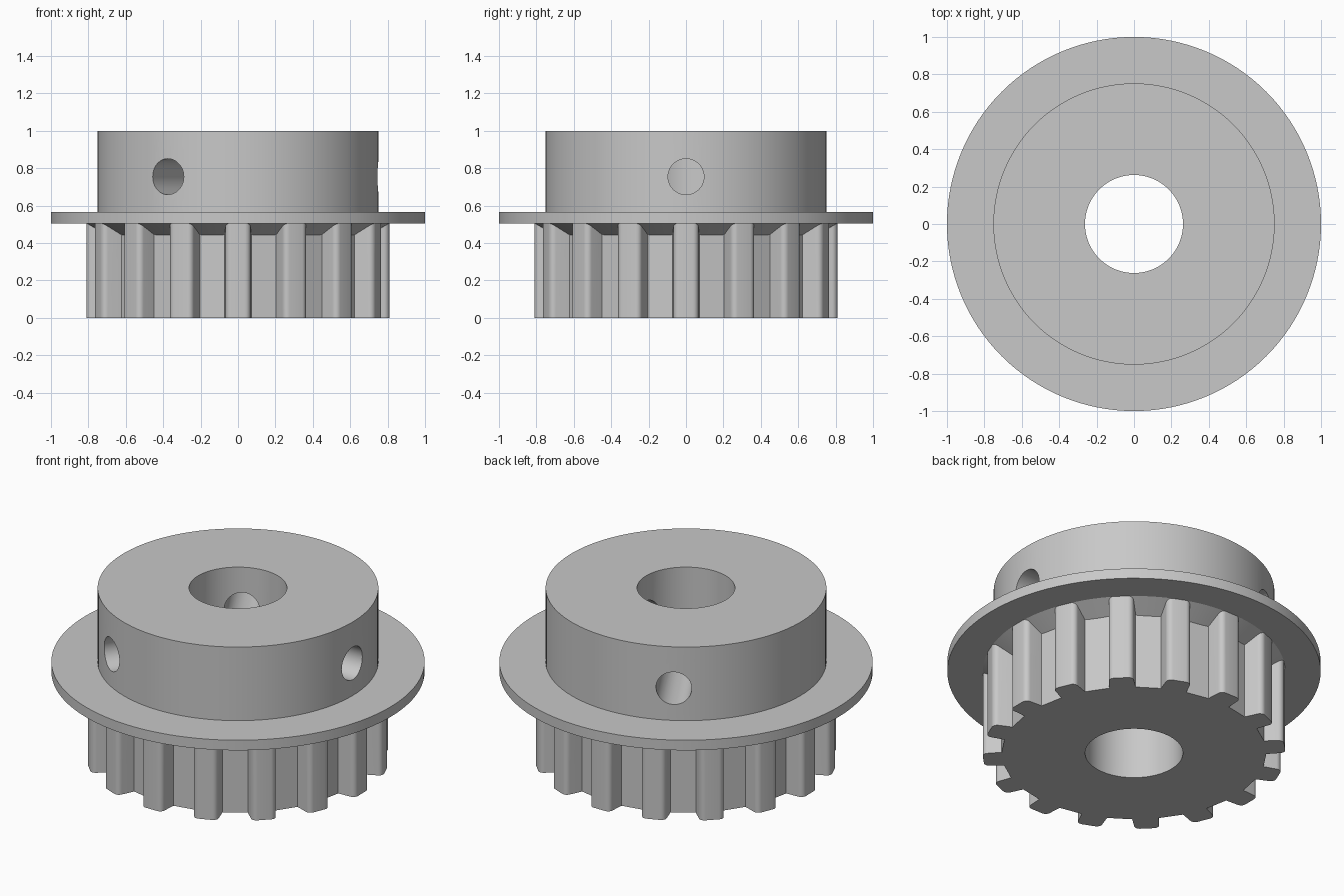
import bpy, bmesh, math
from mathutils import Matrix, Vector

TEETH, SEG = 16, 128
cube = bpy.data.objects.get("Cube")
if cube:
    bpy.data.objects.remove(cube, do_unlink=True)

# One grey metal
metal = bpy.data.materials.new("grey_metal")
metal.use_nodes = True
metal.diffuse_color = (0.58, 0.58, 0.58, 1)
metal.node_tree.nodes["Principled BSDF"].inputs["Base Color"].default_value = (0.58, 0.58, 0.58, 1)


def make_object(name, bm):
    bmesh.ops.recalc_face_normals(bm, faces=bm.faces)
    mesh = bpy.data.meshes.new(name)
    bm.to_mesh(mesh)
    bm.free()
    mesh.materials.append(metal)
    obj = bpy.data.objects.new(name, mesh)
    bpy.context.collection.objects.link(obj)
    return obj


def lathe(name, profile):
    """Solid of revolution; the profile starts and ends on the axis."""
    bm = bmesh.new()
    verts = [bm.verts.new((r, 0, z)) for r, z in profile]
    edges = [bm.edges.new(pair) for pair in zip(verts, verts[1:])]
    bmesh.ops.spin(bm, geom=verts + edges, cent=(0, 0, 0), axis=(0, 0, 1),
                   angle=math.tau, steps=SEG, use_merge=True)
    bmesh.ops.remove_doubles(bm, verts=bm.verts, dist=1e-5)
    return make_object(name, bm)


def toothed_rim(name, height):
    """Prism with flat-bottomed grooves and round-shouldered teeth."""
    tip, half, fillet = 0.81, 0.067, 0.03
    shoulder = []
    for i in range(7):
        a = math.radians(15 * i)
        shoulder.append((tip - fillet + fillet * math.sin(a),
                         half - fillet + fillet * math.cos(a)))
    side = [(0.705, 0.071)] + shoulder
    tooth = [(r, -t) for r, t in side] + [(r, t) for r, t in reversed(side)]
    bm = bmesh.new()
    verts = []
    for k in range(TEETH):
        turn = Matrix.Rotation(math.tau * k / TEETH, 3, 'Z')
        verts += [bm.verts.new(turn @ Vector((r, t, 0))) for r, t in tooth]
    base = bm.faces.new(verts)
    top = bmesh.ops.extrude_face_region(bm, geom=[base])["geom"]
    bmesh.ops.translate(bm, vec=(0, 0, height),
                        verts=[v for v in top if isinstance(v, bmesh.types.BMVert)])
    return make_object(name, bm)


def cylinder(name, radius, depth, matrix, segments):
    bm = bmesh.new()
    bmesh.ops.create_cone(bm, cap_ends=True, segments=segments, radius1=radius,
                          radius2=radius, depth=depth, matrix=matrix)
    return make_object(name, bm)


def combine(target, tool, operation):
    mod = target.modifiers.new(tool.name, 'BOOLEAN')
    mod.operation, mod.solver, mod.object = operation, 'EXACT', tool
    bpy.context.view_layer.objects.active = target
    bpy.ops.object.modifier_apply(modifier=mod.name)
    bpy.data.objects.remove(tool, do_unlink=True)


# Hub and flange, with a cone running down into the tooth grooves
pulley = lathe("toothed_pulley", [(0, 0.416), (0.66, 0.416), (0.81, 0.505), (1, 0.505),
                                  (1, 0.565), (0.752, 0.565), (0.752, 1), (0, 1)])
combine(pulley, toothed_rim("toothed_rim", 0.53), 'UNION')

# Shaft bore
combine(pulley, cylinder("bore_cutter", 0.262, 3, Matrix.Identity(4), SEG), 'DIFFERENCE')

# Three radial screw holes in the hub
for k in range(3):
    place = (Matrix.Rotation(math.tau * k / 3, 4, 'Z') @ Matrix.Translation((0.55, 0, 0.755))
             @ Matrix.Rotation(math.pi / 2, 4, 'Y'))
    combine(pulley, cylinder("screw_hole_cutter", 0.096, 0.9, place, 48), 'DIFFERENCE')

# Smooth round walls, sharp edges
bpy.ops.object.select_all(action='DESELECT')
pulley.select_set(True)
bpy.context.view_layer.objects.active = pulley
bpy.ops.object.shade_smooth_by_angle(angle=math.radians(25))
